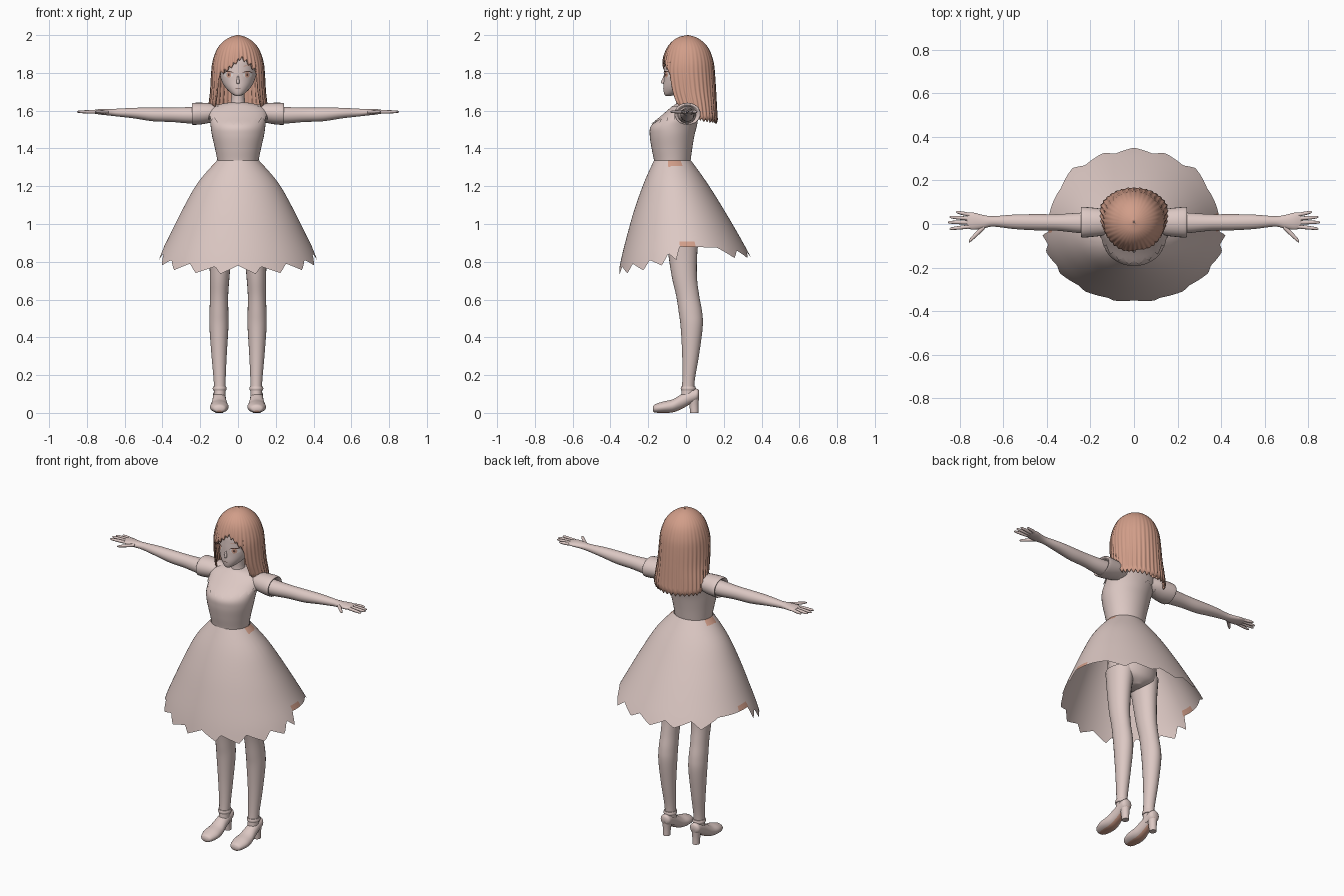
import bpy, bmesh, math
from mathutils import Vector

if "Cube" in bpy.data.objects:
    bpy.data.objects.remove(bpy.data.objects["Cube"], do_unlink=True)


def material(name, r, g, b):
    m = bpy.data.materials.new(name)
    m.use_nodes = True
    m.diffuse_color = (r, g, b, 1)
    bsdf = next(n for n in m.node_tree.nodes if n.type == 'BSDF_PRINCIPLED')
    bsdf.inputs["Base Color"].default_value = (r, g, b, 1)
    bsdf.inputs["Roughness"].default_value = 0.8
    return m


PALE = material("pale pink", .72, .58, .55)
HAIR = material("copper brown", .64, .34, .25)
DARK = material("dark brown", .10, .05, .04)
WHITE = material("eye white", .80, .72, .70)


def lerp(a, b, t):
    return tuple(p + (q - p) * t for p, q in zip(a, b))


def spline(rows, n=6):
    """Smooth Catmull-Rom resampling of profile rows."""
    out = []
    for i in range(len(rows) - 1):
        p0, p1, p2, p3 = (rows[max(0, min(len(rows) - 1, i + k))] for k in (-1, 0, 1, 2))
        for j in range(n):
            t = j / n
            out.append(tuple(
                b + t / 2 * (c - a + t * (2 * a - 5 * b + 4 * c - d + t * (3 * (b - c) + d - a)))
                for a, b, c, d in zip(p0, p1, p2, p3)))
    return out + [rows[-1]]


def sample(rows, key):
    """Row at a key on the first column."""
    rows = sorted(rows)
    for a, b in zip(rows, rows[1:]):
        if key <= b[0]:
            return lerp(a, b, max(0, (key - a[0]) / max(b[0] - a[0], 1e-6)))
    return rows[-1]


def finish(name, bm, mats, angle=50):
    bmesh.ops.recalc_face_normals(bm, faces=bm.faces)
    me = bpy.data.meshes.new(name)
    bm.to_mesh(me)
    bm.free()
    for m in mats:
        me.materials.append(m)
    ob = bpy.data.objects.new(name, me)
    bpy.context.collection.objects.link(ob)
    bpy.ops.object.select_all(action='DESELECT')
    ob.select_set(True)
    bpy.context.view_layer.objects.active = ob
    bpy.ops.object.shade_smooth_by_angle(angle=math.radians(angle))
    return ob


def skin(name, rings, mats, caps=True, rule=None, angle=50):
    """Bridge a list of closed rings; rule(ring, column) picks a material."""
    bm = bmesh.new()
    loops = [[bm.verts.new(p) for p in ring] for ring in rings]
    n = len(loops[0])
    for r, (a, b) in enumerate(zip(loops, loops[1:])):
        for i in range(n):
            k = (i + 1) % n
            f = bm.faces.new((a[i], a[k], b[k], b[i]))
            f.material_index = rule(r, i) if rule else 0
    if caps:
        bm.faces.new(loops[0])
        bm.faces.new(loops[-1])
    return finish(name, bm, mats, angle)


def tube(name, axis, rows, mats=(PALE,), sides=24, **kw):
    """Rows are (position, centre a, centre b, radius a, radius b)."""
    rings = []
    for p, a, b, ra, rb in spline(rows):
        ring = []
        for i in range(sides):
            t = math.tau * i / sides
            v = [a + ra * math.sin(t), b - rb * math.cos(t)]
            v.insert("xyz".index(axis), p)
            ring.append(Vector(v))
        rings.append(ring)
    return skin(name, rings, mats, **kw)


def body(rows):
    """(z, half width, front y, back y) rows to tube rows."""
    return [(z, 0, (f + b) / 2, w, (b - f) / 2) for z, w, f, b in rows]


def drape(name, rows, top, hem, mats, steps=16, cols=240, power=1.0, jag=0, count=1,
          ripple=0, grow=0, rule=None, angle=50):
    """Cloth or hair hanging over a profile down to a hem height per angle."""
    prof, rings = spline(rows), []
    for s in range(steps + 1):
        t = (s / steps) ** power
        ring = []
        for i in range(cols):
            deg = 360 * i / cols - 180
            a = math.radians(deg)
            saw = abs((deg * count / 360) % 1 - .5) * 2
            z = top + (sample(hem, deg)[1] + jag * saw - top) * t
            _, w, f, b = sample(prof, z)
            k = 1 + grow + ripple * t * math.cos(a * count)
            ring.append(Vector((w * k * math.sin(a),
                                (f + b) / 2 - (b - f) / 2 * k * math.cos(a), z)))
        rings.append(ring)
    return skin(name, rings, mats, caps=False, rule=rule, angle=angle)


# Torso, neck and hips
torso = [(1.30, .105, -.165, .02), (1.34, .11, -.17, .025), (1.40, .122, -.182, .033),
         (1.47, .138, -.192, .045), (1.52, .145, -.185, .058), (1.57, .15, -.13, .065),
         (1.61, .14, -.085, .065), (1.635, .09, -.055, .055), (1.645, .035, -.03, .045)]
tube("bodice", "z", body(torso), sides=40)
tube("neck", "z", body([(1.62, .045, -.045, .05), (1.66, .036, -.04, .04), (1.74, .036, -.045, .04)]))
tube("hips", "z", body([(.90, .03, -.06, .05), (.94, .13, -.11, .09), (1.02, .15, -.13, .1),
                        (1.15, .125, -.14, .07), (1.3, .1, -.155, .015)]))

# Bodice frill with a zigzag edge
drape("collar_frill", torso, 1.625, [(-180, 1.55), (-90, 1.555), (0, 1.52), (90, 1.555), (180, 1.55)],
      [PALE], steps=8, jag=.025, count=20, grow=.05)

# Skirt with a torn hem and small copper lining patches
half_hem = [(0, .78), (12, .735), (16, .775), (30, .74), (36, .79), (50, .755), (56, .81),
            (68, .78), (74, .845), (81, .81), (85, .88), (122, .875), (138, .82), (146, .86),
            (160, .82), (168, .85), (180, .81)]
skirt_hem = sorted({(s * a, z) for a, z in half_hem for s in (-1, 1)})
skirt = [(1.34, .108, -.168, .024), (1.22, .212, -.222, .11), (1.08, .292, -.272, .198),
         (.94, .362, -.312, .28), (.82, .42, -.342, .345), (.72, .455, -.362, .385)]


def lining(row, col):
    deg = abs(col * 1.5 - 180)
    return int((row == 15 and 84 < deg < 100) or (row == 0 and 75 < deg < 115))


drape("skirt", skirt, 1.335, skirt_hem, [PALE, HAIR], rule=lining)

# Head, nose and hair
head = [(1.678, .012, -.108, -.08), (1.69, .034, -.116, -.04), (1.72, .065, -.12, .03),
        (1.76, .088, -.118, .08), (1.82, .1, -.116, .11), (1.88, .1, -.108, .115),
        (1.94, .07, -.07, .09), (1.965, .02, -.02, .03)]
tube("head", "z", body(head), sides=48)
tube("nose", "z", [(1.742, 0, -.115, .004, .006), (1.75, 0, -.119, .008, .013),
                   (1.79, 0, -.112, .004, .004)], sides=12)
hair = [(2.0, .004, .005, .013), (1.988, .045, -.042, .055), (1.96, .085, -.08, .095),
        (1.92, .114, -.106, .125), (1.86, .134, -.124, .145), (1.8, .141, -.13, .152),
        (1.7, .146, -.115, .158), (1.62, .155, -.085, .162), (1.52, .163, -.07, .168)]
fringe = [(-180, 1.53), (-110, 1.54), (-70, 1.60), (-49, 1.62), (-46, 1.78), (-28, 1.80),
          (-12, 1.83), (8, 1.87), (25, 1.84), (45, 1.79), (48, 1.62), (70, 1.60),
          (110, 1.54), (180, 1.53)]
shell = drape("hair", hair, 2.0, fringe, [HAIR], steps=24, power=1.7, jag=.025,
              count=36, ripple=.022)
thick = shell.modifiers.new("thickness", 'SOLIDIFY')
thick.thickness = .006

# Painted face details laid on the face surface
face = spline(head)


def plate(name, x, z, w, h, mat, lift, tilt=0, bend=0):
    bm, rings, n = bmesh.new(), [], 20
    for r in (1, .6, .2):
        ring = []
        for i in range(n):
            t = math.tau * i / n
            px = x + w * r * math.cos(t)
            u = px - x
            pz = z + h * r * math.sin(t) + tilt * u - bend * u * u
            _, hw, f, b = sample(face, pz)
            depth = math.sqrt(max(0, 1 - (px / hw) ** 2))
            ring.append(bm.verts.new((px, (f + b) / 2 - (b - f) / 2 * depth - lift, pz)))
        rings.append(ring)
    for a, b in zip(rings, rings[1:]):
        for i in range(n):
            k = (i + 1) % n
            bm.faces.new((a[i], a[k], b[k], b[i]))
    bm.faces.new(rings[-1])
    finish(name, bm, [mat])


plate("mouth", 0, 1.718, .014, .0018, DARK, .002)
for s, side in ((1, "left_"), (-1, "right_")):
    plate(side + "eye_white", s * .05, 1.79, .024, .015, WHITE, .002)
    plate(side + "iris", s * .049, 1.79, .013, .015, HAIR, .0035)
    plate(side + "pupil", s * .049, 1.79, .005, .007, DARK, .005)
    plate(side + "upper_lash", s * .051, 1.808, .027, .003, DARK, .005, bend=12)
    plate(side + "brow", s * .05, 1.838, .024, .002, HAIR, .003, bend=8)

    # Cap sleeve and arm
    tube(side + "sleeve", "x", [(s * x, .008, z, ry, rz) for x, z, ry, rz in (
        (.09, 1.59, .045, .04), (.14, 1.588, .06, .05), (.19, 1.585, .067, .057),
        (.235, 1.583, .07, .058), (.243, 1.58, .063, .052), (.225, 1.58, .045, .042))], angle=40)
    tube(side + "arm", "x", [(s * x, y, z, ry, rz) for x, y, z, ry, rz in (
        (.12, .005, 1.583, .05, .045), (.24, .005, 1.576, .047, .044), (.35, .007, 1.578, .038, .038),
        (.45, .008, 1.58, .037, .036), (.55, .01, 1.587, .033, .028), (.645, .012, 1.59, .024, .02),
        (.69, .01, 1.592, .031, .017), (.735, .013, 1.594, .039, .014), (.765, .016, 1.594, .036, .009))])

    # Fingers and thumb
    digits = {"index": (.755, -.012, .845, -.022), "middle": (.76, .007, .853, .008),
              "ring": (.76, .025, .845, .032), "little": (.755, .043, .815, .055),
              "thumb": (.685, -.01, .757, -.08)}
    for name, (x0, y0, x1, y1) in digits.items():
        rows = []
        for t, r in ((0, .009), (.5, .0085), (.9, .006), (1, .002)):
            rows.append((s * (x0 + (x1 - x0) * t), y0 + (y1 - y0) * t, 1.594,
                         r * (1.5 if name == "thumb" else 1), r))
        tube(side + name + "_finger", "x", rows, sides=12)

    # Leg
    tube(side + "leg", "z", [(z, s * x, (f + b) / 2, w, (b - f) / 2) for z, x, w, f, b in (
        (.06, .097, .03, -.03, .045), (.16, .097, .031, -.02, .045), (.3, .1, .04, -.02, .068),
        (.45, .101, .05, -.028, .088), (.53, .101, .05, -.038, .086), (.62, .1, .048, -.052, .07),
        (.72, .097, .052, -.075, .058), (.85, .092, .06, -.095, .06), (.98, .085, .073, -.11, .075))])

    # Heeled shoe
    def sole(row, col):
        return int(col in (22, 23, 0, 1))
    tube(side + "shoe", "y", [(y, s * .099, (lo + hi) / 2, w, (hi - lo) / 2) for y, w, lo, hi in (
        (-.176, .012, .012, .03), (-.165, .034, .002, .045), (-.12, .049, 0, .06), (-.07, .046, .003, .072),
        (-.025, .038, .02, .098), (.02, .034, .045, .12), (.055, .032, .062, .128),
        (.068, .02, .075, .12))], [PALE, HAIR], rule=sole)
    tube(side + "heel", "z", [(0, s * .099, .044, .02, .022), (.04, s * .099, .042, .022, .024),
                              (.085, s * .099, .04, .028, .029)], sides=16)
    tube(side + "ankle_strap", "z", [(.118, s * .097, .012, .034, .037), (.128, s * .097, .012, .037, .04),
                                     (.14, s * .097, .012, .034, .037)])
